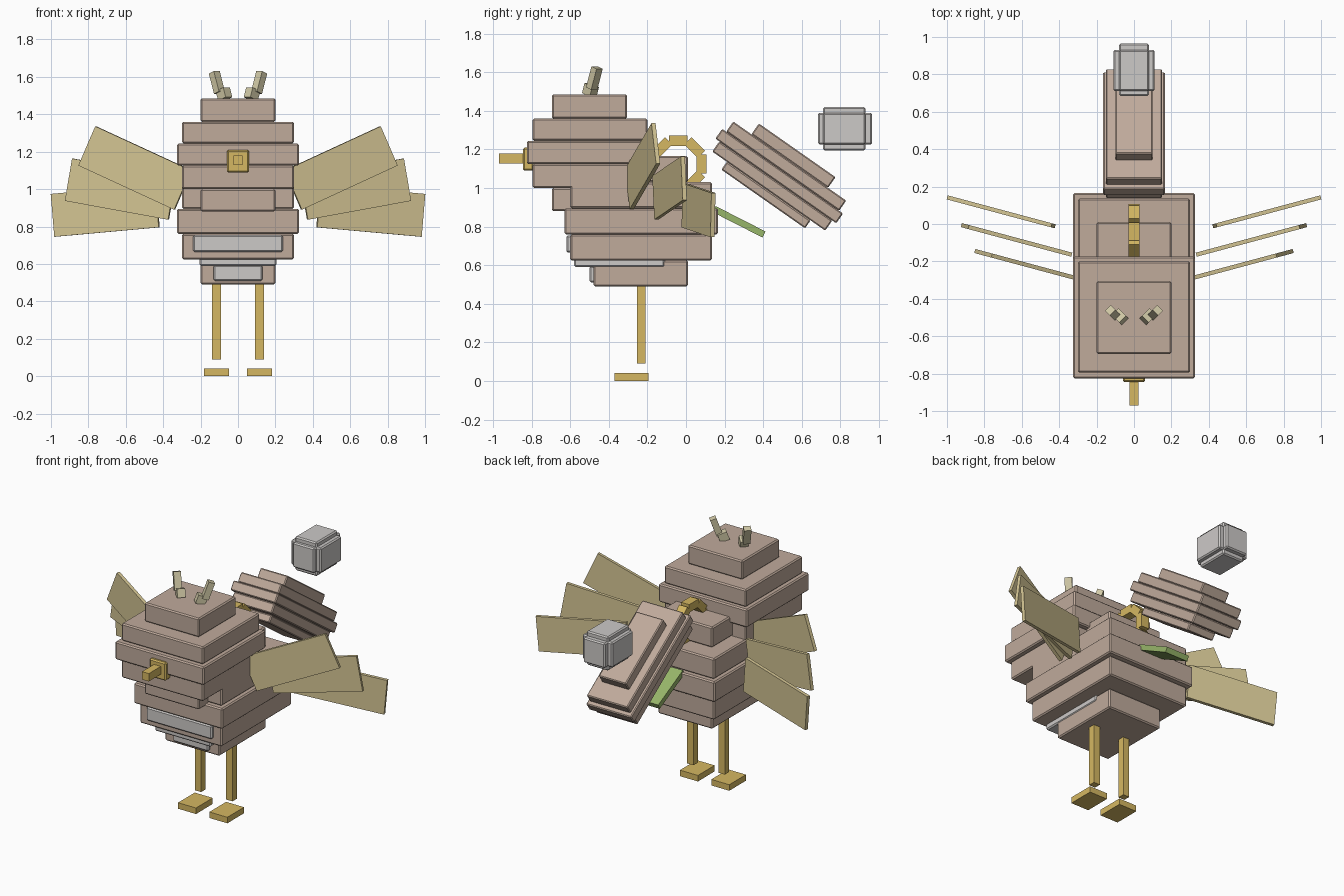
import bpy
from math import radians, cos, sin
from mathutils import Matrix, Vector, Euler

cube = bpy.data.objects.get("Cube")
if cube:
    bpy.data.objects.remove(cube, do_unlink=True)


def material(name, rgb):
    m = bpy.data.materials.new(name)
    m.use_nodes = True
    lin = [(c / 255) ** 2.2 for c in rgb] + [1]
    m.diffuse_color = lin
    m.node_tree.nodes["Principled BSDF"].inputs["Base Color"].default_value = lin
    return m


BROWN = material("dusty brown", (190, 169, 154))
GOLD = material("gold", (212, 182, 98))
STRAW = material("straw", (209, 194, 145))
GREY = material("pale grey", (203, 200, 198))
GREEN = material("leaf green", (150, 180, 105))
CREAM = material("cream", (208, 200, 165))


def box(name, mat, center, size, rot=None, bevel=0.0):
    """Box with the given centre, full size and optional rotation matrix."""
    bpy.ops.mesh.primitive_cube_add(size=1)
    ob = bpy.context.object
    ob.name = name
    ob.data.transform(Matrix.Diagonal((*size, 1)))
    ob.matrix_world = Matrix.Translation(center) @ (rot or Matrix()).to_4x4()
    ob.data.materials.append(mat)
    if bevel:
        mod = ob.modifiers.new("soft_edge", "BEVEL")
        mod.width = bevel
        mod.segments = 1
    return ob


def block(name, mat, half_x, y0, y1, z0, z1, x=0, bevel=0.008):
    """Upright box centred on x, given by its extents."""
    return box(name, mat, (x, (y0 + y1) / 2, (z0 + z1) / 2),
               (2 * half_x, y1 - y0, z1 - z0), bevel=bevel)


# Head: stacked slabs
block("head_crown", BROWN, 0.20, -0.695, -0.305, 1.36, 1.485)
block("head_upper", BROWN, 0.30, -0.795, -0.20, 1.245, 1.36)
block("head_middle", BROWN, 0.325, -0.825, -0.175, 1.125, 1.245)
block("head_lower", BROWN, 0.30, -0.795, -0.20, 1.0, 1.125)
block("head_chin", BROWN, 0.20, -0.695, -0.305, 0.88, 1.0)

# Body: stacked slabs
block("body_hump", BROWN, 0.20, -0.48, 0.01, 1.03, 1.165)
block("body_upper", BROWN, 0.30, -0.60, 0.135, 0.895, 1.03)
block("body_middle", BROWN, 0.325, -0.63, 0.165, 0.76, 0.895)
block("body_lower", BROWN, 0.30, -0.60, 0.135, 0.625, 0.76)
block("body_base", BROWN, 0.20, -0.48, 0.01, 0.49, 0.625)

# Pale belly patches
block("belly_patch_upper", GREY, 0.24, -0.62, -0.56, 0.665, 0.755)
block("belly_patch_middle", GREY, 0.205, -0.58, -0.11, 0.59, 0.64)
block("belly_patch_lower", GREY, 0.13, -0.50, -0.45, 0.51, 0.595)

# Beak
block("beak_base", GOLD, 0.06, -0.845, -0.79, 1.09, 1.21)
block("beak_tip", GOLD, 0.025, -0.97, -0.83, 1.128, 1.18, bevel=0)

# Paired parts
for side, s in (("left", 1), ("right", -1)):
    block(side + "_leg", GOLD, 0.023, -0.255, -0.21, 0.09, 0.495, x=0.115 * s, bevel=0)
    block(side + "_foot", GOLD, 0.066, -0.37, -0.195, 0.0, 0.04, x=0.115 * s, bevel=0)

    # Crest tufts lean outwards and back
    turn = Matrix.Rotation(radians(-45 * s), 3, 'Z')
    box(side + "_crest_root", CREAM, (0.075 * s, -0.495, 1.508), (0.05, 0.06, 0.055),
        turn @ Matrix.Rotation(radians(-20), 3, 'X'))
    box(side + "_crest_tip", CREAM, (0.113 * s, -0.475, 1.57), (0.045, 0.04, 0.115),
        turn @ Matrix.Rotation(radians(-20), 3, 'X'))

    # Wing feathers fan from steep at the front to drooping at the back
    fan = (((0.55, -0.225, 1.113), 24), ((0.628, -0.085, 1.0), 10), ((0.71, 0.065, 0.885), -5))
    for i, ((x, y, z), tilt) in enumerate(fan):
        rot = Matrix.Rotation(radians(15 * s), 3, 'Z') @ Matrix.Rotation(radians(-tilt * s), 3, 'Y')
        box(f"{side}_feather_{i + 1}", STRAW, (x * s, y, z), (0.58, 0.022, 0.23), rot)

# Gold hook: segments of an octagonal ring
for i, deg in enumerate((180, 135, 90, 45, 0, -45)):
    a = radians(deg)
    box(f"hook_segment_{i + 1}", GOLD, (0, -0.04 + 0.12 * cos(a), 1.125 + 0.12 * sin(a)),
        (0.06, 0.053, 0.098), Matrix.Rotation(a, 3, 'X'))

# Tail: slanted stack of slabs (half width, length, bottom, top)
slant = Matrix.Rotation(radians(-35), 3, 'X')
slabs = ((0.10, 0.485, 0.09, 0.158), (0.15, 0.715, 0.026, 0.09), (0.165, 0.765, -0.036, 0.026),
         (0.15, 0.715, -0.10, -0.036), (0.10, 0.53, -0.15, -0.10))
for i, (hx, length, lo, hi) in enumerate(slabs):
    offset = slant @ Vector((0, 0, (lo + hi) / 2))
    box(f"tail_slab_{i + 1}", BROWN, Vector((0, 0.486, 1.066)) + offset,
        (2 * hx, length, hi - lo), slant, 0.006)

# Leaf under the tail
box("leaf", GREEN, (0, 0.275, 0.825), (0.17, 0.29, 0.035), Matrix.Rotation(radians(-27), 3, 'X'))

# Grey tail tip: three crossing boxes
block("tip_wide", GREY, 0.11, 0.71, 0.93, 1.225, 1.39)
block("tip_long", GREY, 0.08, 0.685, 0.965, 1.225, 1.39)
block("tip_tall", GREY, 0.08, 0.71, 0.93, 1.195, 1.42)
